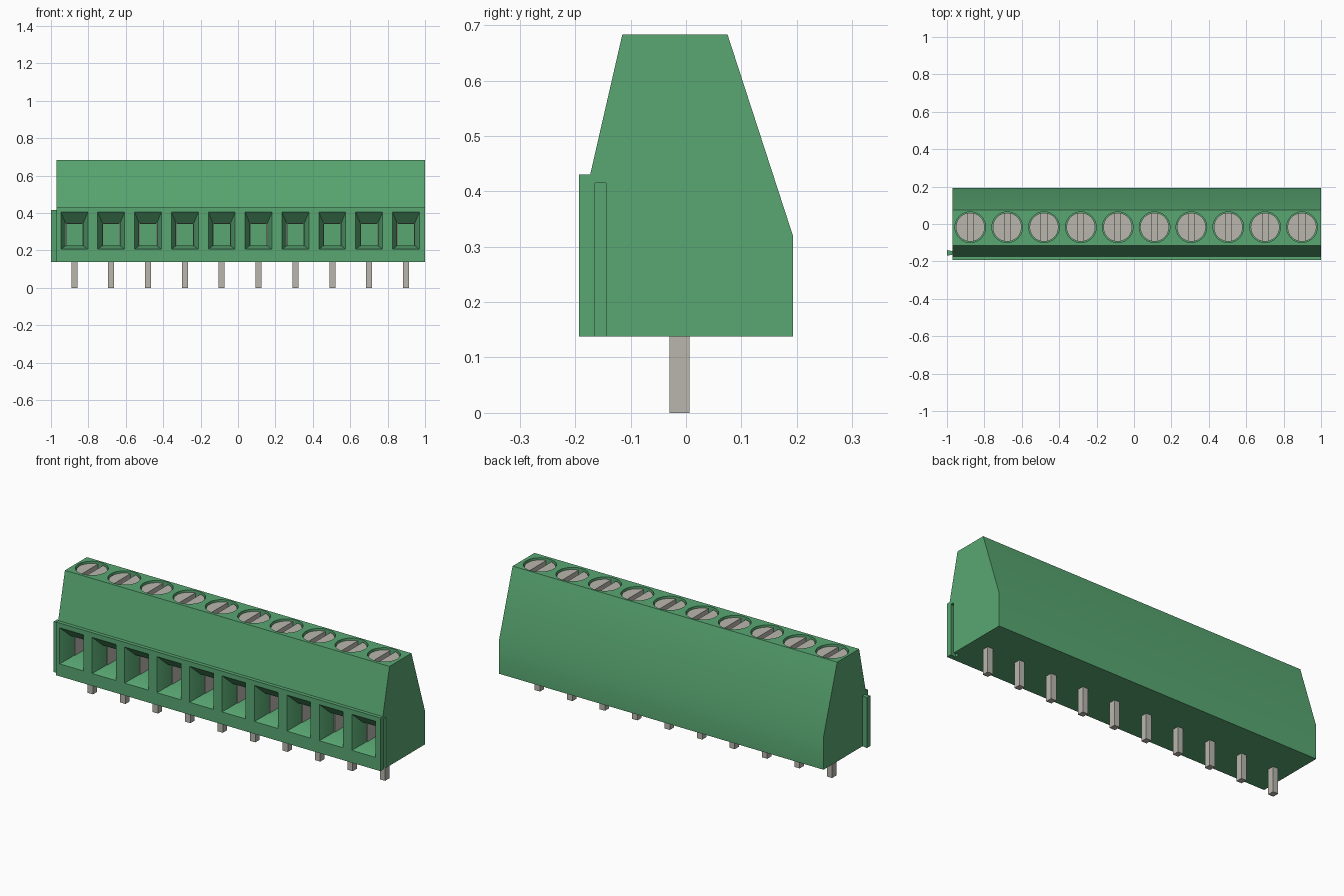
import bpy
import bmesh
from mathutils import Matrix, Vector

if "Cube" in bpy.data.objects:
    bpy.data.objects.remove(bpy.data.objects["Cube"], do_unlink=True)

POLES = [-0.875 + 0.197 * i for i in range(10)]
LEFT, RIGHT = -0.97, 1.0
BASE, TOP = 0.138, 0.683
SCREW_Y = -0.017


def material(name, rgb):
    m = bpy.data.materials.new(name)
    m.use_nodes = True
    color = (*rgb, 1)
    m.diffuse_color = color
    m.node_tree.nodes["Principled BSDF"].inputs["Base Color"].default_value = color
    return m


green = material("housing green", (0.10, 0.39, 0.17))
metal = material("warm grey metal", (0.49, 0.47, 0.42))


def finish(name, bm, mat):
    bmesh.ops.recalc_face_normals(bm, faces=bm.faces)
    mesh = bpy.data.meshes.new(name)
    bm.to_mesh(mesh)
    bm.free()
    mesh.materials.append(mat)
    obj = bpy.data.objects.new(name, mesh)
    bpy.context.collection.objects.link(obj)
    return obj


def loft(bm, rings):
    """Skin a closed solid through rings of equal point count."""
    loops = [[bm.verts.new(p) for p in ring] for ring in rings]
    n = len(loops[0])
    for a, b in zip(loops, loops[1:]):
        for i in range(n):
            j = (i + 1) % n
            bm.faces.new((a[i], a[j], b[j], b[i]))
    bm.faces.new(loops[0])
    bm.faces.new(loops[-1])


def box(bm, lo, hi):
    lo, hi = Vector(lo), Vector(hi)
    m = Matrix.Translation((lo + hi) / 2) @ Matrix.Diagonal((*(hi - lo), 1))
    bmesh.ops.create_cube(bm, size=1, matrix=m)


def disc(bm, x, y, z0, z1, radius):
    bmesh.ops.create_cone(bm, cap_ends=True, segments=48, radius1=radius,
                          radius2=radius, depth=z1 - z0,
                          matrix=Matrix.Translation((x, y, (z0 + z1) / 2)))


def carve(obj, bm):
    """Subtract a temporary cutter from the object."""
    cutter = finish("cutter", bm, obj.data.materials[0])
    cutter.hide_render = True
    mod = obj.modifiers.new("carve", "BOOLEAN")
    mod.operation = "DIFFERENCE"
    mod.solver = "EXACT"
    mod.object = cutter
    bpy.context.view_layer.objects.active = obj
    bpy.ops.object.modifier_apply(modifier=mod.name)
    bpy.data.objects.remove(cutter, do_unlink=True)


def smooth(obj):
    bpy.ops.object.select_all(action="DESELECT")
    obj.select_set(True)
    bpy.context.view_layer.objects.active = obj
    bpy.ops.object.shade_smooth_by_angle()


def dovetail(bm, x0, x1, z0, z1, neck, wide):
    """Upright strip whose section widens from x1 to x0."""
    y = -0.1545
    section = [(x0, y - wide), (x1, y - neck), (x1, y + neck), (x0, y + wide)]
    loft(bm, [[(px, py, z) for px, py in section] for z in (z0, z1)])


# Housing: side profile extruded along the row
profile = [(-0.193, BASE), (-0.193, 0.43), (-0.173, 0.43), (-0.115, TOP),
           (0.075, TOP), (0.193, 0.32), (0.193, BASE)]
bm = bmesh.new()
loft(bm, [[(x, y, z) for y, z in profile] for x in (LEFT, RIGHT)])
housing = finish("housing", bm, green)

# Wire entries: tapered mouth leading to a straight tunnel
entry = [(-0.193, 0.072, 0.206, 0.404), (-0.135, 0.047, 0.225, 0.345),
         (0.04, 0.047, 0.225, 0.345)]
bm = bmesh.new()
for c in POLES:
    rings = [[(c - w, y, a), (c + w, y, a), (c + w, y, b), (c - w, y, b)]
             for y, w, a, b in entry]
    # extend the mouth past the front face
    rings.insert(0, [(x, y - 0.02, z) for x, y, z in rings[0]])
    loft(bm, rings)
carve(housing, bm)

# Screw wells in the top
bm = bmesh.new()
for c in POLES:
    disc(bm, c, SCREW_Y, 0.62, TOP + 0.05, 0.082)
carve(housing, bm)

# Interlocking groove on one end, matching rib on the other
bm = bmesh.new()
dovetail(bm, 0.968, 1.001, BASE - 0.05, 0.415, 0.0095, 0.015)
carve(housing, bm)
smooth(housing)
bm = bmesh.new()
dovetail(bm, -1.0, LEFT, BASE, 0.415, 0.0095, 0.015)
finish("interlock_rib", bm, green)

# Slotted screw, repeated for each pole
bm = bmesh.new()
disc(bm, 0, 0, 0.615, 0.673, 0.077)
screw = finish("screw_01", bm, metal)
bm = bmesh.new()
box(bm, (-0.015, -0.1, 0.645), (0.015, 0.1, 0.72))
carve(screw, bm)
smooth(screw)
screw.location = (POLES[0], SCREW_Y, 0)
for i, c in enumerate(POLES[1:], 2):
    twin = screw.copy()
    twin.name = f"screw_{i:02d}"
    twin.location.x = c
    bpy.context.collection.objects.link(twin)

# Solder pins and the clamp linings inside the tunnels
for i, c in enumerate(POLES, 1):
    bm = bmesh.new()
    box(bm, (c - 0.016, -0.03, 0), (c + 0.016, 0.006, BASE + 0.01))
    finish(f"pin_{i:02d}", bm, metal)
    bm = bmesh.new()
    for side in (-1, 1):
        a, b = sorted((c + side * 0.043, c + side * 0.048))
        box(bm, (a, -0.1, 0.224), (b, 0.039, 0.346))
    box(bm, (c - 0.043, -0.1, 0.341), (c + 0.043, 0.039, 0.346))
    finish(f"clamp_{i:02d}", bm, metal)
